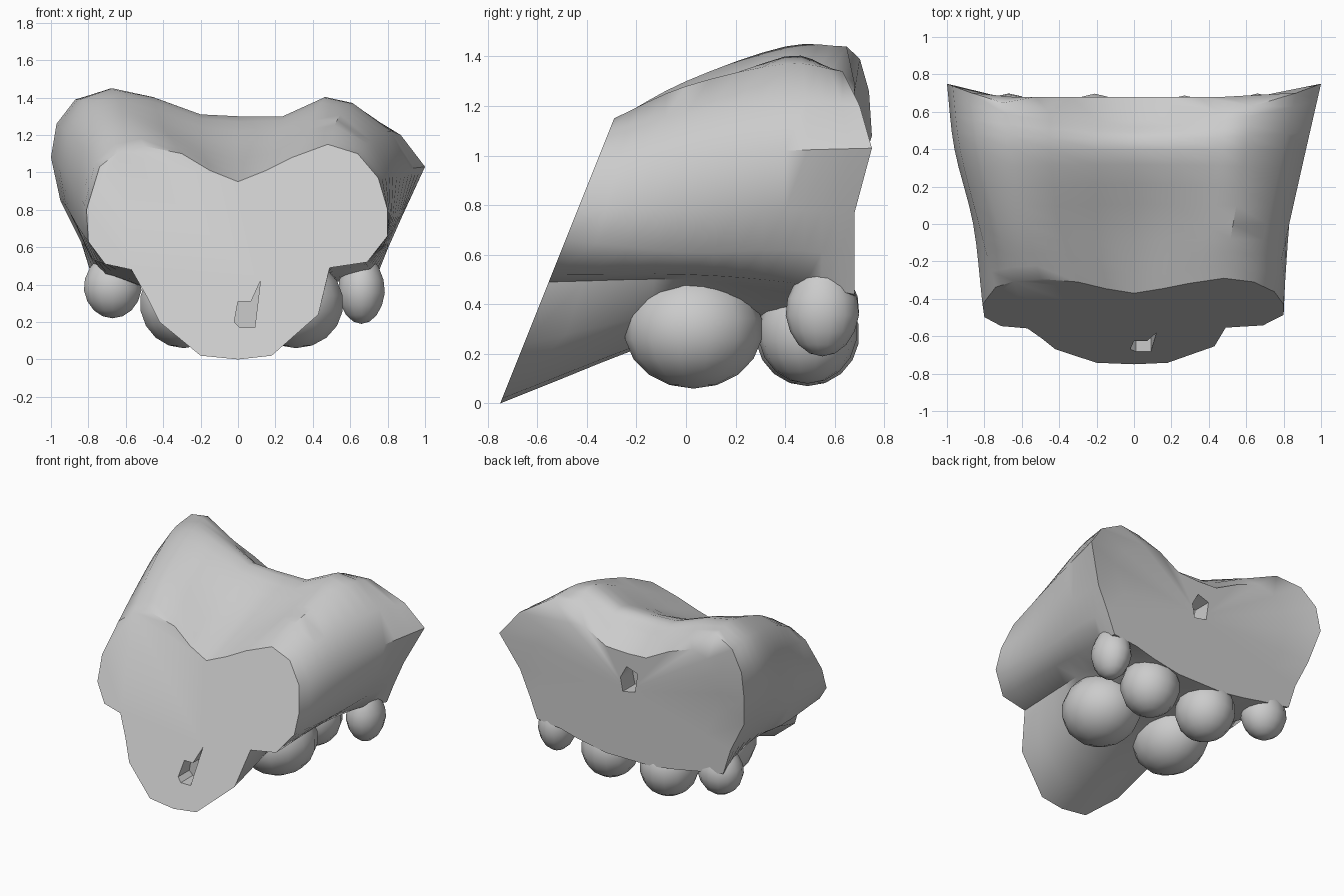
import bpy
import bmesh
from mathutils import Vector

default = bpy.data.objects.get("Cube")
if default:
    bpy.data.objects.remove(default, do_unlink=True)

# Single clay colour
clay = bpy.data.materials.new("clay_grey")
clay.use_nodes = True
clay.diffuse_color = (0.6, 0.6, 0.6, 1)
clay.node_tree.nodes["Principled BSDF"].inputs["Base Color"].default_value = (0.6, 0.6, 0.6, 1)

# Matching cross-sections (x, z), running anticlockwise from the bottom middle
FRONT = [(0, 0), (.18, .02), (.43, .24), (.49, .49), (.69, .52), (.8, .66), (.8, .8),
         (.75, .97), (.64, 1.1), (.48, 1.15), (.29, 1.08), (.15, 1.01), (0, .95),
         (-.15, 1.01), (-.3, 1.1), (-.5, 1.14), (-.64, 1.11), (-.74, 1.03), (-.81, .8),
         (-.8, .63), (-.71, .51), (-.57, .48), (-.49, .34), (-.42, .2), (-.2, .02)]
MIDDLE = [(0, .29), (.2, .3), (.4, .38), (.5, .5), (.68, .52), (.78, .61), (.83, .78),
          (.83, 1), (.71, 1.17), (.53, 1.28), (.37, 1.23), (.2, 1.14), (0, 1.11),
          (-.2, 1.15), (-.4, 1.24), (-.58, 1.3), (-.73, 1.26), (-.83, 1.13), (-.86, .9),
          (-.85, .7), (-.78, .54), (-.6, .49), (-.5, .43), (-.4, .36), (-.2, .3)]
REAR = [(0, .34), (.2, .34), (.4, .38), (.53, .45), (.7, .49), (.8, .62), (.87, .78),
        (.92, 1.02), (.8, 1.22), (.6, 1.37), (.46, 1.4), (.24, 1.3), (0, 1.3),
        (-.2, 1.31), (-.45, 1.4), (-.66, 1.44), (-.83, 1.38), (-.93, 1.23), (-.96, 1.05),
        (-.92, .82), (-.82, .62), (-.7, .46), (-.53, .4), (-.4, .37), (-.2, .34)]
RIM = [(0, .34), (.18, .34), (.4, .38), (.55, .42), (.74, .44), (.8, .59), (.88, .77),
       (1, 1.03), (.87, 1.2), (.64, 1.34), (.46, 1.35), (.24, 1.22), (0, 1.21),
       (-.2, 1.22), (-.45, 1.35), (-.7, 1.44), (-.87, 1.39), (-.97, 1.26), (-1, 1.08),
       (-.95, .85), (-.84, .63), (-.78, .44), (-.55, .4), (-.4, .37), (-.2, .34)]


def finish(bm, name):
    """Turn a bmesh into a named object with the clay material."""
    bmesh.ops.recalc_face_normals(bm, faces=bm.faces)
    mesh = bpy.data.meshes.new(name)
    bm.to_mesh(mesh)
    bm.free()
    obj = bpy.data.objects.new(name, mesh)
    bpy.context.collection.objects.link(obj)
    mesh.materials.append(clay)
    return obj


def select_only(obj):
    bpy.ops.object.select_all(action='DESELECT')
    obj.select_set(True)
    bpy.context.view_layer.objects.active = obj


def smooth(obj, angle=0.75):
    select_only(obj)
    bpy.ops.object.shade_smooth_by_angle(angle=angle)


def prism(name, outline, near, far):
    """Straight cutter along y."""
    bm = bmesh.new()
    ends = [[bm.verts.new((x, y, z)) for x, z in outline] for y in (near, far)]
    count = len(outline)
    for i in range(count):
        j = (i + 1) % count
        bm.faces.new((ends[0][i], ends[0][j], ends[1][j], ends[1][i]))
    for end in ends:
        bm.faces.new(end)
    return finish(bm, name)


# Main body: curved loft from the slanted cut face to a rim that dips in the middle
def rim_depth(x, z):
    return .55 + .2 * x * x if z > .95 else .68


HUB = Vector((0, .68, .85))
sections = [
    [Vector((x, -.75 + .4 * z, z)) for x, z in FRONT],
    [Vector((x, 0, z)) for x, z in MIDDLE],
    [Vector((x, .4, z)) for x, z in REAR],
    [Vector((x, rim_depth(x, z), z)) for x, z in RIM],
]


def spline(points, span, t):
    """Point on a curve through the sections."""
    last = len(points) - 1
    a, b = points[span], points[span + 1]
    tan_a = (b - points[max(span - 1, 0)]) * (.5 if span > 0 else 1)
    tan_b = (points[min(span + 2, last)] - a) * (.5 if span + 1 < last else 1)
    s = 1 - t
    return (a * s * s * (1 + 2 * t) + b * t * t * (3 - 2 * t)
            + tan_a * t * s * s - tan_b * t * t * s)


STEPS = 4
COUNT = len(FRONT)
tracks = list(zip(*sections))
loops = [[spline(track, span, k / STEPS) for track in tracks]
         for span in range(len(sections) - 1) for k in range(STEPS)]
loops.append(sections[-1])
# The back face leans out from the rim before flattening
inner = [p.lerp(HUB, .25) for p in sections[-1]]
loops.append([Vector((p.x, HUB.y, p.z)) for p in inner])

bm = bmesh.new()
rings = [[bm.verts.new(p) for p in loop] for loop in loops]
for lower, upper in zip(rings, rings[1:]):
    for i in range(COUNT):
        j = (i + 1) % COUNT
        bm.faces.new((lower[i], lower[j], upper[j], upper[i]))
bm.faces.new(rings[0])
hub = bm.verts.new(HUB)
for i in range(COUNT):
    bm.faces.new((rings[-1][i], rings[-1][(i + 1) % COUNT], hub))
body = finish(bm, "body")

# Small pits broken into the cut face and the back face
pits = [
    prism("front_pit_cutter", [(.01, .17), (.09, .17), (.12, .42), (.07, .31), (0, .31), (-.02, .2)], -.9, -.54),
    prism("back_pit_cutter", [(-.06, .85), (.04, .83), (.06, .93), (.01, 1.02), (-.08, .99)], .54, .9),
]
for cutter in pits:
    cut = body.modifiers.new("pit", 'BOOLEAN')
    cut.operation = 'DIFFERENCE'
    cut.solver = 'EXACT'
    cut.object = cutter
    select_only(body)
    bpy.ops.object.modifier_apply(modifier=cut.name)
    bpy.data.objects.remove(cutter, do_unlink=True)
smooth(body)


# Rounded pads and toes hanging below the body
def lump(name, centre, radii, taper=0):
    """Ellipsoid whose upper half narrows by the taper."""
    bm = bmesh.new()
    bmesh.ops.create_uvsphere(bm, u_segments=14, v_segments=9, radius=1)
    for v in bm.verts:
        narrow = 1 - taper * max(0, v.co.z)
        x, y, z = v.co
        v.co = Vector(centre) + Vector((x * narrow * radii[0], y * narrow * radii[1], z * radii[2]))
    smooth(finish(bm, name))


lump("left_pad", (.31, .03, .3), (.26, .28, .24))
lump("right_pad", (-.29, .03, .3), (.24, .28, .24))
lump("left_inner_toe", (.27, .49, .29), (.2, .2, .21))
lump("right_inner_toe", (-.21, .49, .28), (.2, .21, .21))
lump("left_outer_toe", (.66, .55, .39), (.13, .15, .2), .3)
lump("right_outer_toe", (-.67, .55, .4), (.16, .15, .18), .2)
